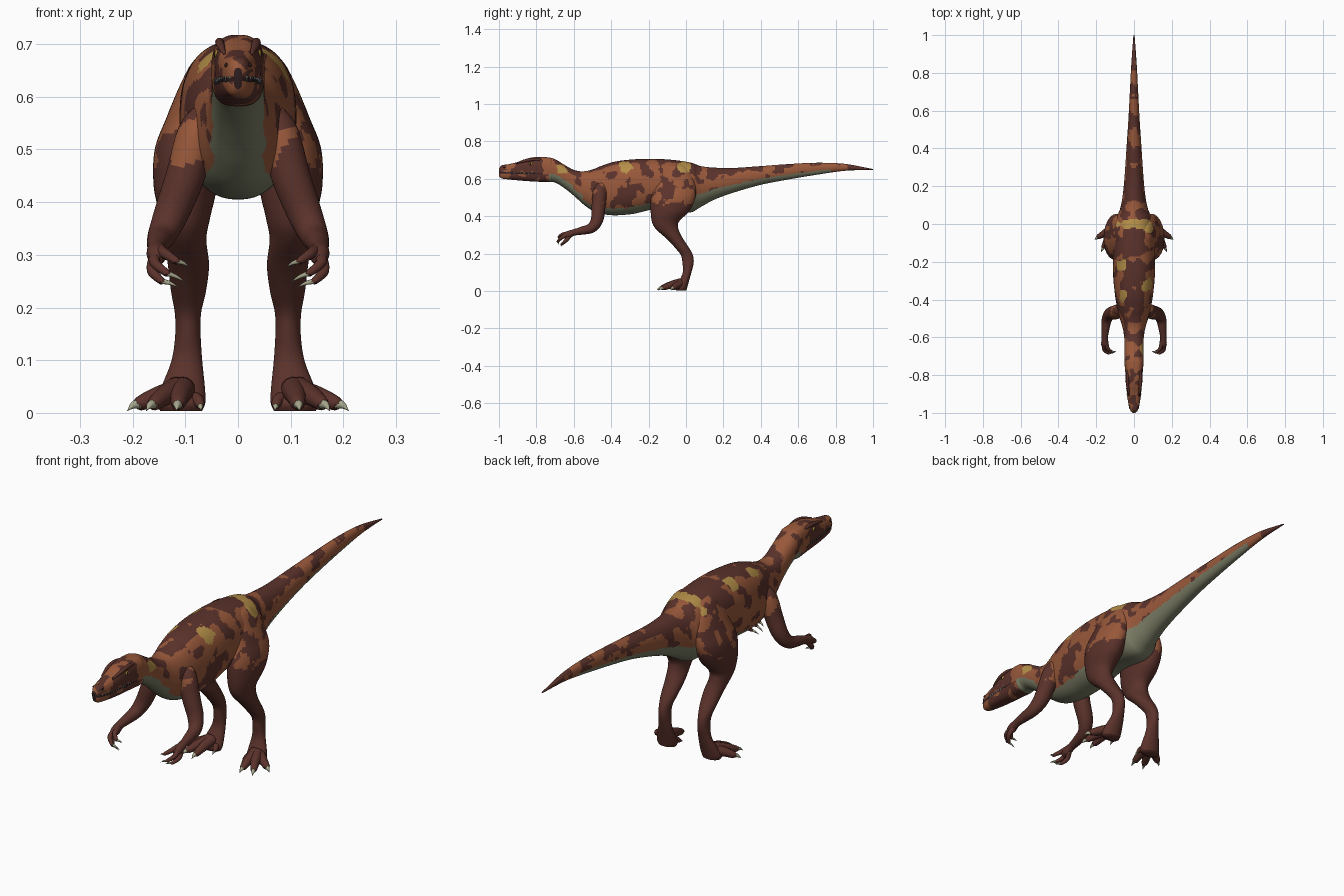
import bpy, bmesh, math
from mathutils import Vector, Matrix, noise

if "Cube" in bpy.data.objects:
    bpy.data.objects.remove(bpy.data.objects["Cube"])

# ---- colours (sRGB 0-255 turned into linear) ----
COLOURS = [("dark brown skin", (91, 50, 43)), ("orange brown patch", (152, 88, 58)),
           ("ochre patch", (180, 143, 72)), ("grey green belly", (122, 124, 100)),
           ("pale claw", (166, 166, 140)), ("dark mouth", (44, 28, 28)),
           ("grey tooth", (130, 138, 140)), ("amber eye", (176, 140, 60))]
DARK, ORANGE, OCHRE, BELLY, CLAW, MOUTH, TOOTH, EYE = range(8)
MATS = []
for name, rgb in COLOURS:
    m = bpy.data.materials.new(name)
    lin = [(c / 255 / 12.92 if c < 10 else ((c / 255 + .055) / 1.055) ** 2.4) for c in rgb]
    m.diffuse_color = (*lin, 1)
    m.use_nodes = True
    m.node_tree.nodes["Principled BSDF"].inputs["Base Color"].default_value = m.diffuse_color
    MATS.append(m)


def smooth_rows(rows, n):
    """Catmull-Rom interpolation of rows of numbers."""
    out = []
    for i in range(len(rows) - 1):
        p = [rows[max(i - 1, 0)], rows[i], rows[i + 1], rows[min(i + 2, len(rows) - 1)]]
        for k in range(n):
            t = k / n
            out.append([.5 * (2 * b + (c - a) * t + (2 * a - 5 * b + 4 * c - d) * t * t
                              + (3 * b - a - 3 * c + d) * t ** 3) for a, b, c, d in zip(*p)])
    return out + [list(rows[-1])]


def skin(name, rings, paint):
    """Closed surface through rings of points; paint gives a colour per face centre."""
    bm = bmesh.new()
    vs = [[bm.verts.new(p) for p in r] for r in rings]
    n = len(vs[0])
    for a, b in zip(vs, vs[1:]):
        for j in range(n):
            bm.faces.new((a[j], a[(j + 1) % n], b[(j + 1) % n], b[j]))
    bm.faces.new(vs[0])
    bm.faces.new(vs[-1])
    bmesh.ops.recalc_face_normals(bm, faces=bm.faces)
    for f in bm.faces:
        f.smooth = True
        f.material_index = paint(f.calc_center_median()) if callable(paint) else paint
    me = bpy.data.meshes.new(name)
    bm.to_mesh(me)
    bm.free()
    for m in MATS:
        me.materials.append(m)
    ob = bpy.data.objects.new(name, me)
    bpy.context.collection.objects.link(ob)
    return ob


def tube(name, pts, paint, steps=6, n=14):
    """Round tube along (x, y, z, radius) points."""
    rows = smooth_rows(pts, steps)
    cs = [Vector(r[:3]) for r in rows]
    rings, u, last = [], None, None
    for i, c in enumerate(cs):
        t = (cs[min(i + 1, len(cs) - 1)] - cs[max(i - 1, 0)]).normalized()
        u = t.orthogonal().normalized() if u is None else last.rotation_difference(t) @ u
        last, v = t, t.cross(u)
        r = max(rows[i][3], .0006)
        rings.append([c + r * (math.cos(a) * u + math.sin(a) * v)
                      for a in (2 * math.pi * j / n for j in range(n))])
    return skin(name, rings, paint)


def power(v, e):
    return math.copysign(abs(v) ** (2 / e), v)


# ---- body, head and tail: y, top z, bottom z, half width ----
PROFILE = [(-1, .655, .615, .008), (-.985, .672, .602, .02), (-.95, .678, .597, .03),
           (-.9, .69, .592, .037), (-.85, .708, .588, .042), (-.8, .717, .585, .045),
           (-.74, .715, .582, .05), (-.7, .705, .58, .05), (-.65, .675, .55, .05),
           (-.6, .648, .51, .052), (-.55, .64, .465, .06), (-.5, .65, .43, .075),
           (-.45, .67, .413, .088), (-.38, .692, .405, .10), (-.28, .704, .413, .11),
           (-.18, .707, .435, .11), (-.08, .702, .43, .107), (.02, .688, .42, .097),
           (.08, .668, .45, .074), (.15, .66, .488, .06), (.25, .658, .525, .05),
           (.4, .668, .568, .04), (.55, .679, .597, .03), (.7, .686, .622, .022),
           (.85, .68, .643, .014), (1, .652, .648, .003)]
BODY = smooth_rows(PROFILE, 12)


def section(y):
    return min(BODY, key=lambda r: abs(r[0] - y))


def mouth_z(y):
    return .634 - .03 * (y + 1)


OCHRE_SPOTS = [(0, 0, .1, .026), (-.065, -.22, .025, .03), (.07, -.32, .035, .035),
               (-.06, -.38, .022, .03), (.045, -.66, .012, .03), (.08, -.02, .03, .025)]
TILT = Matrix.Rotation(.7, 3, 'X') @ Matrix.Rotation(.6, 3, 'Z')   # hides the noise grid


def blotches(c, bias):
    q = TILT @ c
    wob = noise.noise(q * 30) * .8
    if c.z > .63:
        for x, y, rx, ry in OCHRE_SPOTS:
            if ((c.x - x) / rx) ** 2 + ((c.y - y) / ry) ** 2 < 1 + wob:
                return OCHRE
    return ORANGE if noise.noise(q * 17) + .35 * noise.noise(q * 37) + bias > 0 else DARK


def paint_body(c):
    y, top, bot, w = section(c.y)
    t = (c.z - (top + bot) / 2) / max((top - bot) / 2, .001)
    if y < -.77 and abs(c.z - mouth_z(y)) < .004:
        return MOUTH
    if y < -.73:                                       # head
        return blotches(c, .05 if t > .4 else 0 if y > -.83 and t > -.4 else -.35)
    edge = -.3 if y < -.6 else -.5 if y < -.55 else -.74 if y < -.04 else -.35
    if t < edge + .05 * noise.noise(c * 30) and y < .78:
        return BELLY
    if y < -.52:                                       # banded neck
        return blotches(c, .3 * math.sin((y + .57) * 62) if t > .6 else .25)
    if y < .03:                                        # trunk
        return blotches(c, -.25 if t > .88 else .03)
    if y < .42:                                        # tail root
        return blotches(c, (-.45 if y > .14 else .25 * math.sin(y * 80)) if t > .55 else .15)
    if y > .86:
        return DARK
    return blotches(c, .4 * math.sin((y - .42) * 40) - .05 if t > .5 else .15)


rings = []
for y, top, bot, w in BODY:
    e = 2.9 if y < -.72 else 2.3 if y < .05 else 2.05
    mid, h = (top + bot) / 2, (top - bot) / 2
    ring = []
    for j in range(96):
        a = 2 * math.pi * j / 96
        ring.append((w * power(math.cos(a), e), y, mid + h * power(math.sin(a), e)))
    rings.append(ring)
skin("body_head_and_tail", rings, paint_body)

# ---- leg sections: x, y, z, half width, half depth ----
LEG = [(.05, -.06, .68, .015, .03), (.062, -.06, .665, .025, .055), (.075, -.055, .62, .036, .085),
       (.086, -.058, .56, .05, .108), (.098, -.068, .5, .06, .118), (.1, -.085, .43, .06, .104),
       (.1, -.11, .37, .047, .072), (.1, -.1, .33, .04, .06), (.094, -.06, .28, .039, .044),
       (.094, -.02, .23, .033, .037), (.095, .005, .19, .025, .032), (.095, .011, .15, .024, .03),
       (.097, .006, .1, .029, .023), (.104, -.012, .05, .041, .027), (.108, -.025, .02, .046, .032),
       (.108, -.025, .004, .04, .027)]

# ---- arm path: x, y, z, radius ----
ARM = [(.06, -.45, .57, .025), (.078, -.46, .53, .037), (.1, -.468, .45, .037),
       (.126, -.476, .38, .033), (.144, -.505, .338, .027), (.152, -.56, .322, .021),
       (.155, -.6, .313, .017), (.154, -.635, .3, .019), (.152, -.655, .29, .011)]

# ---- digits: knuckle points then claw tip ----
FINGERS = [[(.155, -.63, .305), (.158, -.665, .285), (.135, -.685, .265), (.1, -.68, .248)],
           [(.156, -.62, .298), (.163, -.642, .27), (.145, -.665, .25), (.112, -.668, .238)],
           [(.15, -.62, .31), (.138, -.66, .302), (.117, -.68, .288), (.092, -.672, .277)]]
TOES = [[(.115, -.02, .04), (.155, -.048, .03), (.188, -.068, .017), (.21, -.083, .004)],
        [(.115, -.03, .045), (.14, -.08, .032), (.16, -.12, .017), (.174, -.148, .004)],
        [(.105, -.03, .045), (.11, -.085, .032), (.114, -.128, .017), (.117, -.156, .004)],
        [(.09, -.025, .03), (.076, -.045, .024), (.072, -.06, .014), (.07, -.076, .004)]]


def digit(name, pts, r, s):
    p = [(s * x, y, z) for x, y, z in pts]
    tube(name, [(*p[0], r * 1.2), (*p[1], r * .95), (*p[2], r * .65), (*p[2][:2], p[2][2] - .001, r * .3)], DARK)
    mid = [(a + b) / 2 for a, b in zip(p[2], p[3])]
    tube(name + "_claw", [(*p[2], r * .5), (mid[0], mid[1], mid[2] + r * .2, r * .34), (*p[3], 0)],
         CLAW, 4, 10)


def paint_leg(c):
    return blotches(c, .03) if c.z > .47 + .06 * noise.noise(c * 20) else DARK


def paint_arm(c):
    return blotches(c, .0) if c.z > .47 else DARK


def blob(name, loc, radii, mat):
    x, y, z = loc
    rr = []
    for i in range(1, 12):
        a = math.pi * i / 12
        rr.append([(x - radii[0] * math.cos(a), y + radii[1] * math.sin(a) * math.cos(b),
                    z + radii[2] * math.sin(a) * math.sin(b))
                   for b in (2 * math.pi * j / 16 for j in range(16))])
    skin(name, rr, mat)


for side, s in (("left", -1), ("right", 1)):
    leg = [[(s * x + rx * math.cos(a), y + ry * math.sin(a), z)
            for a in (2 * math.pi * j / 56 for j in range(56))]
           for x, y, z, rx, ry in smooth_rows(LEG, 8)]
    skin(side + "_leg", leg, paint_leg)
    tube(side + "_arm", [(s * x, y, z, r) for x, y, z, r in ARM], paint_arm, 8, 28)
    for i, f in enumerate(FINGERS):
        digit(f"{side}_finger_{i + 1}", f, .0105, s)
    for i, f in enumerate(TOES):
        digit(f"{side}_toe_{i + 1}", f, .012 if i == 3 else .02, s)
    # brow ridge, eye, nostril
    tube(side + "_brow", [(s * .026, -.91, .682, .003), (s * .033, -.86, .697, .008),
                          (s * .035, -.81, .704, .008), (s * .034, -.76, .7, .003)], DARK)
    blob(side + "_eye", (s * .038, -.83, .681), (.007, .012, .009), EYE)
    blob(side + "_pupil", (s * .0435, -.832, .681), (.003, .004, .006), MOUTH)
    blob(side + "_nostril", (s * .022, -.972, .66), (.004, .008, .004), MOUTH)
    # teeth along the jaw line
    for i in range(13):
        y = -.99 + i * .015
        x, z = s * section(y)[3] * .98, mouth_z(y)
        tube(f"{side}_tooth_{i + 1}", [(x, y, z + .005, .003), (x, y - .001, z - .006, 0)], TOOTH, 2, 6)
